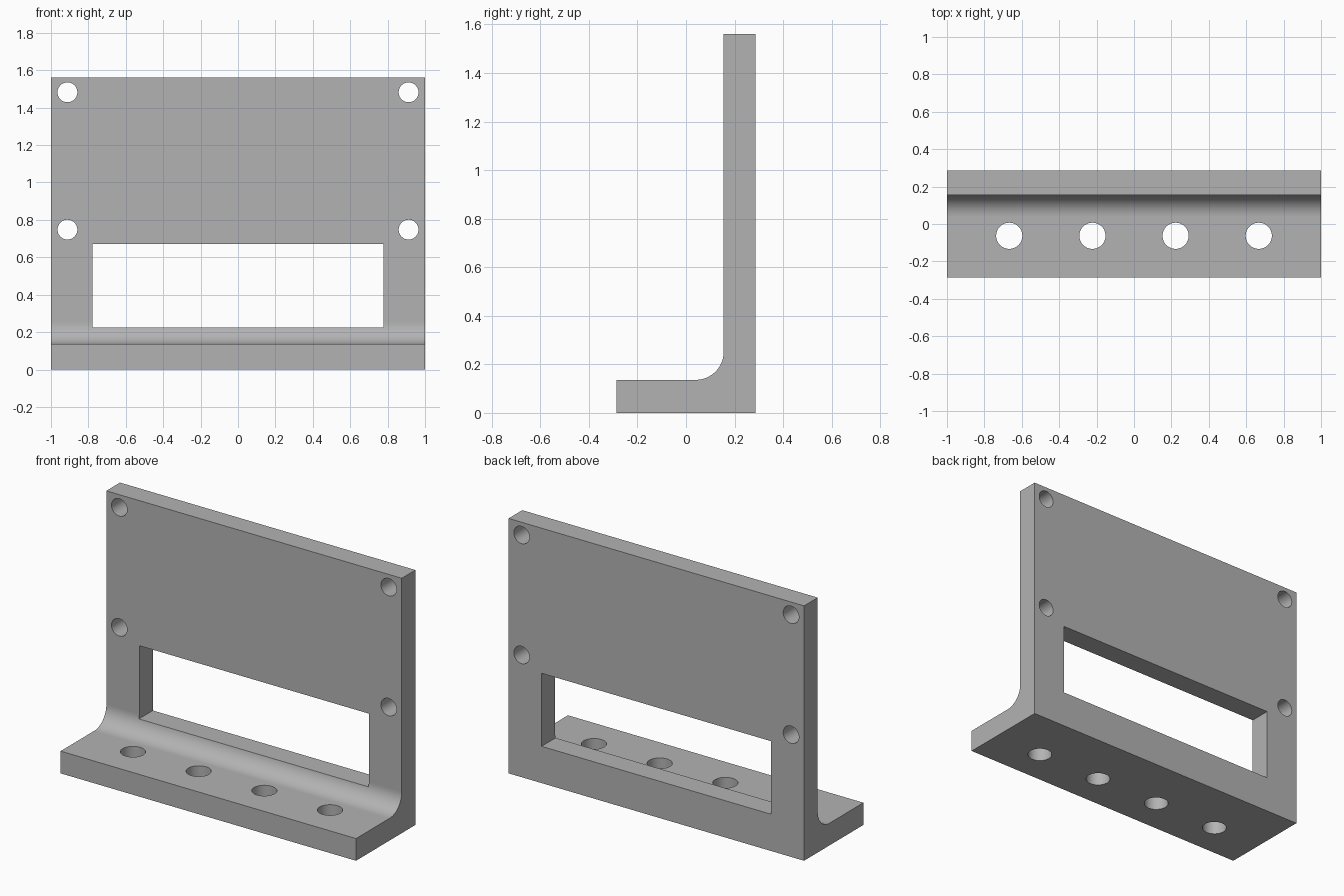
import bpy
import bmesh
from math import sin, cos, pi
from mathutils import Matrix, Vector

cube = bpy.data.objects.get("Cube")
if cube:
    bpy.data.objects.remove(cube, do_unlink=True)

# Overall dimensions
HALF_W, HALF_D, HEIGHT = 1.0, 0.287, 1.56
PLATE_Y, BASE_Z, FILLET = 0.155, 0.136, 0.115


def make_object(name, bm):
    bmesh.ops.recalc_face_normals(bm, faces=bm.faces)
    mesh = bpy.data.meshes.new(name)
    bm.to_mesh(mesh)
    bm.free()
    obj = bpy.data.objects.new(name, mesh)
    bpy.context.collection.objects.link(obj)
    return obj


def add_hole(bm, centre, radius, rotation=Matrix()):
    bmesh.ops.create_cone(bm, cap_ends=True, segments=48, radius1=radius, radius2=radius,
                          depth=0.4, matrix=Matrix.Translation(centre) @ rotation)


# L-shaped side profile with a concave fillet, extruded across the width
steps = 16
arc = [(PLATE_Y - FILLET + FILLET * sin(a), BASE_Z + FILLET - FILLET * cos(a))
       for a in (pi / 2 * i / steps for i in range(steps + 1))]
profile = [(HALF_D, 0), (-HALF_D, 0), (-HALF_D, BASE_Z), *arc,
           (PLATE_Y, HEIGHT), (HALF_D, HEIGHT)]
bm = bmesh.new()
side = bm.faces.new([bm.verts.new((-HALF_W, y, z)) for y, z in profile])
extruded = bmesh.ops.extrude_face_region(bm, geom=[side])["geom"]
bmesh.ops.translate(bm, vec=(2 * HALF_W, 0, 0),
                    verts=[v for v in extruded if isinstance(v, bmesh.types.BMVert)])
bracket = make_object("angle_bracket", bm)

# Cutter: rectangular window, plate corner holes, base holes
bm = bmesh.new()
low, high = Vector((-0.777, 0.03, 0.225)), Vector((0.777, 0.4, 0.672))
bmesh.ops.create_cube(bm, size=1, matrix=Matrix.Translation((low + high) / 2)
                      @ Matrix.Diagonal((*(high - low), 1)))
for x in (-0.912, 0.912):
    for z in (0.748, 1.482):
        add_hole(bm, (x, 0.22, z), 0.053, Matrix.Rotation(pi / 2, 4, "X"))
for i in range(4):
    add_hole(bm, (-0.667 + i * 0.4447, -0.063, 0.07), 0.07)
cutter = make_object("opening_cutter", bm)
cutter.hide_render = True

# Cut the openings and discard the cutter
cut = bracket.modifiers.new("openings", "BOOLEAN")
cut.operation = "DIFFERENCE"
cut.solver = "EXACT"
cut.object = cutter
bpy.context.view_layer.objects.active = bracket
bracket.select_set(True)
bpy.ops.object.modifier_apply(modifier=cut.name)
bpy.data.objects.remove(cutter, do_unlink=True)

# Smooth the curved walls only
for face in bracket.data.polygons:
    face.use_smooth = max(abs(c) for c in face.normal) < 0.9995

# Plain grey finish
grey = bpy.data.materials.new("plain_grey")
grey.use_nodes = True
colour = (0.45, 0.45, 0.45, 1)
grey.diffuse_color = colour
grey.node_tree.nodes["Principled BSDF"].inputs["Base Color"].default_value = colour
bracket.data.materials.clear()
bracket.data.materials.append(grey)
